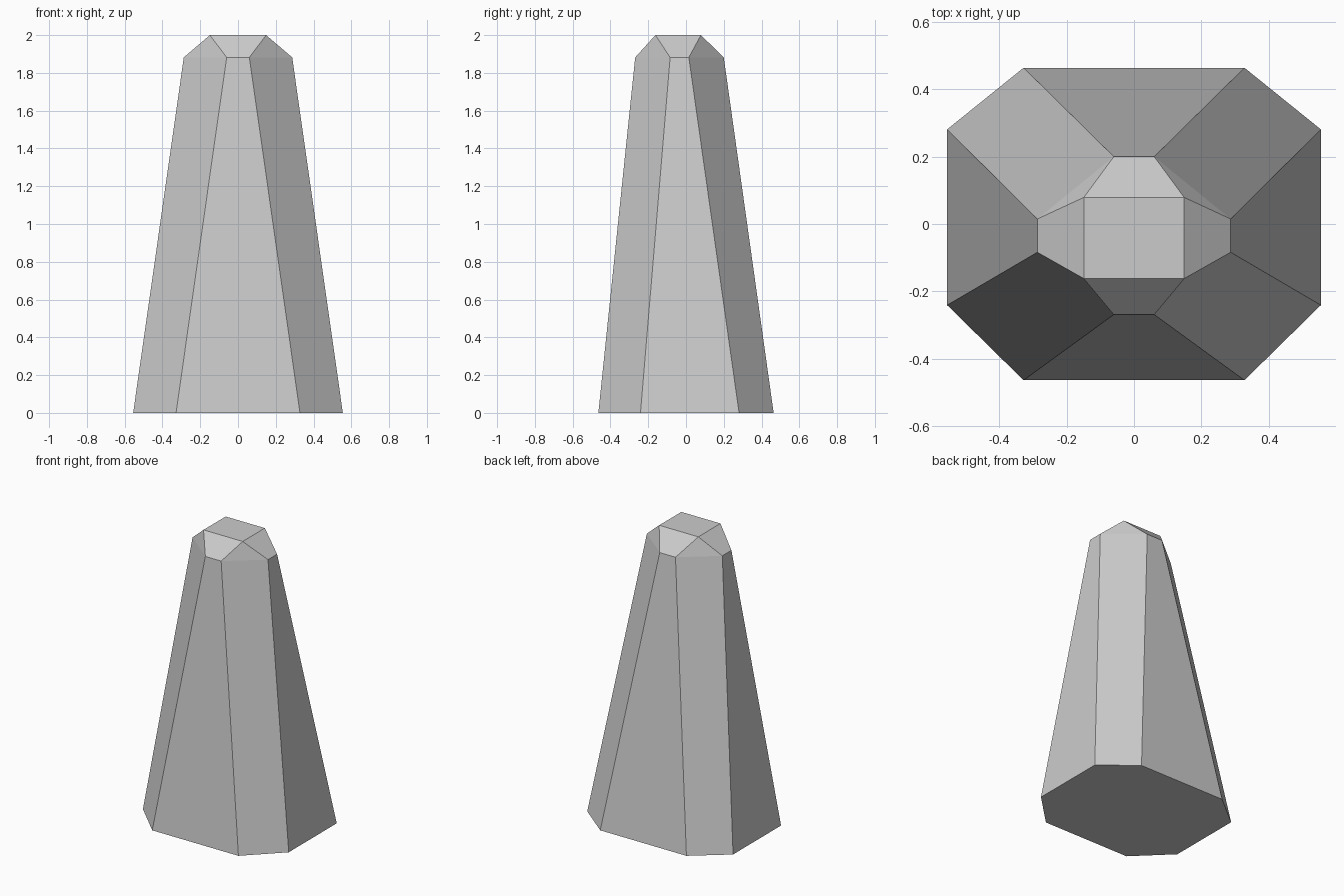
import bpy, bmesh

if "Cube" in bpy.data.objects:
    bpy.data.objects.remove(bpy.data.objects["Cube"])


def octagon(bm, x_side, x_end, y_back, y_front, y_side_back, y_side_front, z):
    """Left-right symmetric eight-sided ring, counter-clockwise from the right front."""
    half = [(x_end, y_front), (x_side, y_side_front), (x_side, y_side_back), (x_end, y_back)]
    pts = half + [(-x, y) for x, y in reversed(half)]
    return [bm.verts.new((x, y, z)) for x, y in pts]


bm = bmesh.new()

# Tapered shaft: wide base ring up to a narrow shoulder ring
base = octagon(bm, 0.555, 0.328, 0.464, -0.464, 0.281, -0.241, 0)
shoulder = octagon(bm, 0.287, 0.06, 0.2, -0.269, 0.015, -0.084, 1.882)
bm.faces.new(base[::-1])
for i in range(8):
    j = (i + 1) % 8
    bm.faces.new((base[i], base[j], shoulder[j], shoulder[i]))

# Faceted cap: square top, triangles at the corners and quads between them
top = [bm.verts.new((x, y, 2)) for x, y in
       ((0.149, -0.162), (0.149, 0.079), (-0.149, 0.079), (-0.149, -0.162))]
bm.faces.new(top)
for k in range(4):
    a, b, c = shoulder[2 * k], shoulder[2 * k + 1], shoulder[(2 * k + 2) % 8]
    bm.faces.new((a, b, top[k]))
    bm.faces.new((b, c, top[(k + 1) % 4], top[k]))

bmesh.ops.recalc_face_normals(bm, faces=bm.faces)
mesh = bpy.data.meshes.new("tapered_stone")
bm.to_mesh(mesh)
bm.free()
bpy.context.collection.objects.link(bpy.data.objects.new("tapered_stone", mesh))
